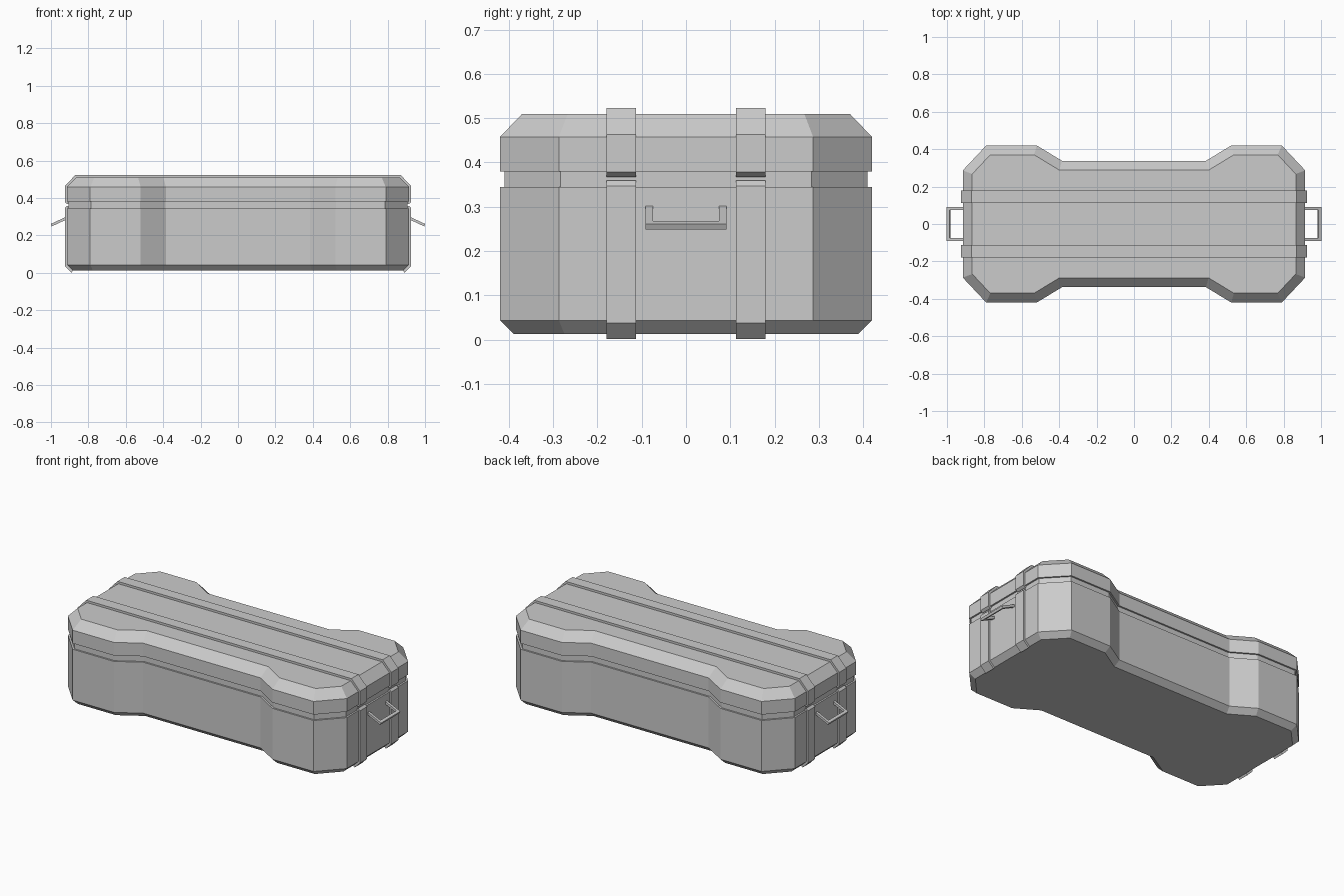
import bpy, bmesh
from mathutils import Vector

if "Cube" in bpy.data.objects:
    bpy.data.objects.remove(bpy.data.objects["Cube"])

# Bone-shaped plan outline: one quarter, mirrored to all four (counter-clockwise)
Q = [(0.915, 0.287), (0.79, 0.42), (0.52, 0.42), (0.385, 0.338)]
OUTLINE = (Q + [(-x, y) for x, y in reversed(Q)]
           + [(-x, -y) for x, y in Q] + [(x, -y) for x, y in reversed(Q)])


def inset(points, d):
    """Move every edge of the outline inward by d with mitred corners."""
    pts = [Vector(p) for p in points]
    out = []
    for i, p in enumerate(pts):
        a = (p - pts[i - 1]).normalized()
        b = (pts[(i + 1) % len(pts)] - p).normalized()
        n1, n2 = Vector((-a.y, a.x)), Vector((-b.y, b.x))
        out.append(p + (n1 + n2) * d / (1 + n1.dot(n2)))
    return out


def finish(name, bm):
    mesh = bpy.data.meshes.new(name)
    bm.to_mesh(mesh)
    bm.free()
    obj = bpy.data.objects.new(name, mesh)
    bpy.context.collection.objects.link(obj)
    return obj


def shell(name, levels, cap):
    """Stack inset outlines (inset, z) bottom to top and cap one level."""
    bm = bmesh.new()
    rings = [[bm.verts.new((p.x, p.y, z)) for p in inset(OUTLINE, d)]
             for d, z in levels]
    n = len(OUTLINE)
    for lo, hi in zip(rings, rings[1:]):
        for i in range(n):
            j = (i + 1) % n
            bm.faces.new((lo[i], lo[j], hi[j], hi[i]))
    bm.faces.new(rings[cap] if cap else rings[cap][::-1])
    return finish(name, bm)


def extrude_y(name, profile, y0, y1):
    """Prism from an (x, z) profile between two y positions."""
    bm = bmesh.new()
    a = [bm.verts.new((x, y0, z)) for x, z in profile]
    b = [bm.verts.new((x, y1, z)) for x, z in profile]
    n = len(profile)
    bm.faces.new(a)
    bm.faces.new(b[::-1])
    for i in range(n):
        j = (i + 1) % n
        bm.faces.new((a[i], b[i], b[j], a[j]))
    bmesh.ops.recalc_face_normals(bm, faces=bm.faces)
    return finish(name, bm)


# Tub and lid meet in the middle of the recessed seam
shell("tub", [(0.032, 0.012), (0, 0.043), (0, 0.345), (0.01, 0.345), (0.01, 0.3625)], 0)
shell("lid", [(0.01, 0.3625), (0.01, 0.38), (0, 0.38), (0, 0.458), (0.05, 0.51)], -1)

# Strap profiles: one over the lid, one down each end of the tub
half = [(0.912, 0.367), (0.926, 0.378), (0.926, 0.463), (0.87, 0.523)]
inner = [(0.864, 0.509), (0.913, 0.457), (0.913, 0.381), (0.903, 0.374)]
lid_strap = (half + [(-x, z) for x, z in reversed(half)]
             + [(-x, z) for x, z in reversed(inner)] + inner)
tub_strap = [(0.904, 0.353), (0.914, 0.359), (0.926, 0.347), (0.926, 0.037),
             (0.89, 0.001), (0.882, 0.011), (0.913, 0.043), (0.913, 0.343)]

for row, y in (("front", -0.1465), ("back", 0.1465)):
    y0, y1 = y - 0.0335, y + 0.0335
    extrude_y(f"lid_strap_{row}", lid_strap, y0, y1)
    for end, s in (("right", 1), ("left", -1)):
        extrude_y(f"tub_strap_{row}_{end}", [(s * x, z) for x, z in tub_strap], y0, y1)

# Tilted U-shaped carry handle on each end
plan = [(0.0, -0.091), (0.101, -0.091), (0.101, 0.091), (0.0, 0.091),
        (0.0, 0.075), (0.085, 0.075), (0.085, -0.075), (0.0, -0.075)]
along, up = Vector((0.906, 0, -0.423)), Vector((0.423, 0, 0.906))
for end, s in (("right", 1), ("left", -1)):
    bm = bmesh.new()
    layers = []
    for t in (0, 0.014):
        pts = [Vector((0.904, 0, 0.291)) + along * u + up * t + Vector((0, y, 0))
               for u, y in plan]
        layers.append([bm.verts.new((s * p.x, p.y, p.z)) for p in pts])
    lo, hi = layers
    bm.faces.new(lo[::-1])
    bm.faces.new(hi)
    for i in range(len(plan)):
        j = (i + 1) % len(plan)
        bm.faces.new((lo[i], lo[j], hi[j], hi[i]))
    bmesh.ops.recalc_face_normals(bm, faces=bm.faces)
    finish(f"handle_{end}", bm)
